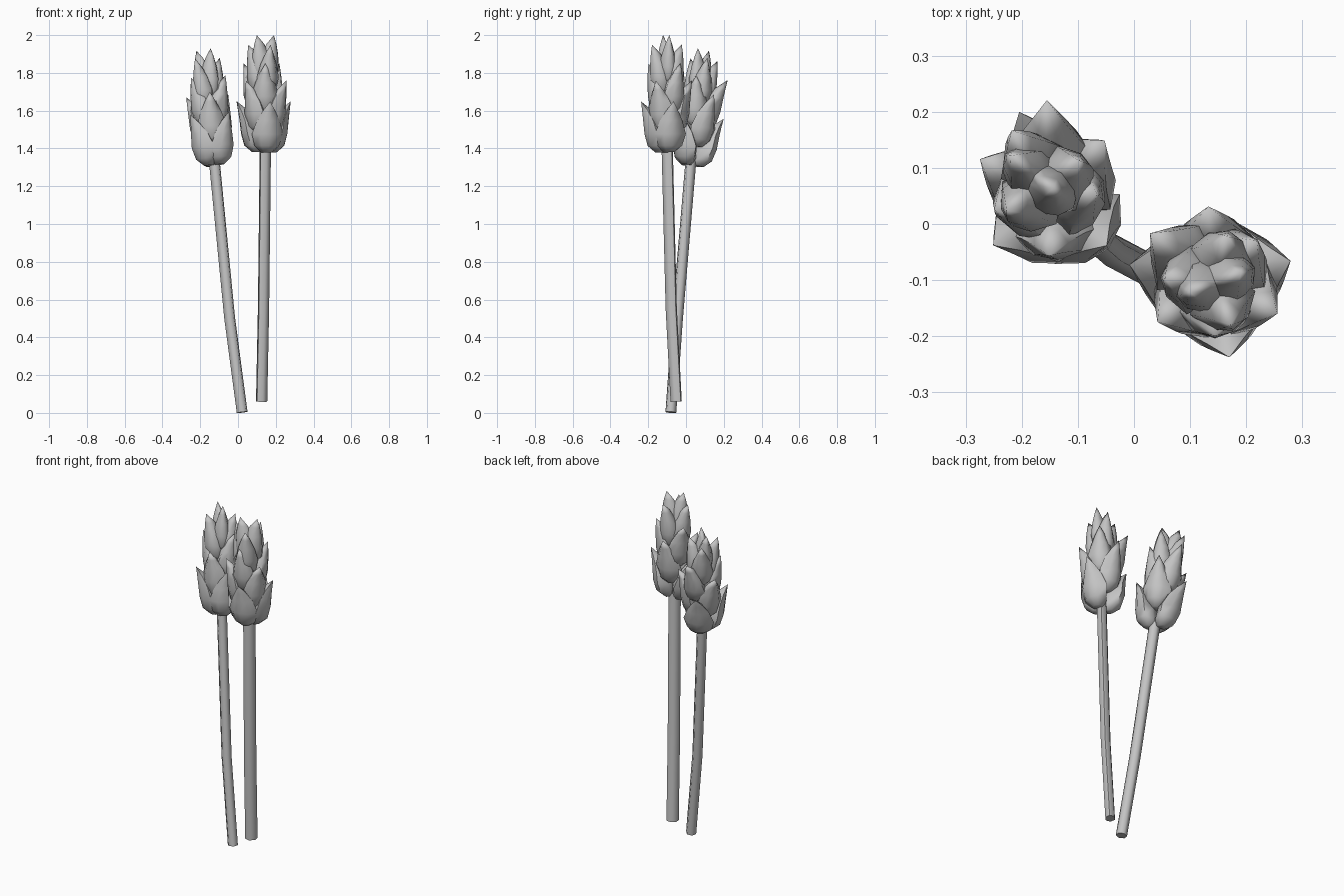
import bpy, bmesh, math
from mathutils import Vector, Matrix

cube = bpy.data.objects.get("Cube")
if cube:
    bpy.data.objects.remove(cube)

GREY = (0.55, 0.55, 0.55, 1)
grey = bpy.data.materials.new("plain grey")
grey.use_nodes = True
grey.diffuse_color = GREY
grey.node_tree.nodes["Principled BSDF"].inputs["Base Color"].default_value = GREY


def finish(name, bm, angle):
    bmesh.ops.recalc_face_normals(bm, faces=bm.faces)
    mesh = bpy.data.meshes.new(name)
    bm.to_mesh(mesh)
    bm.free()
    mesh.materials.append(grey)
    obj = bpy.data.objects.new(name, mesh)
    bpy.context.collection.objects.link(obj)
    bpy.ops.object.select_all(action='DESELECT')
    obj.select_set(True)
    bpy.context.view_layer.objects.active = obj
    bpy.ops.object.shade_smooth_by_angle(angle=math.radians(angle))


def bridge(bm, rings):
    for a, b in zip(rings, rings[1:]):
        n = len(a)
        for i in range(n):
            j = (i + 1) % n
            bm.faces.new((a[i], a[j], b[j], b[i]))


# Slightly oval stem swept along a few centre points
def stem(name, path, long_radius, short_radius, facing, sides=6):
    bm = bmesh.new()
    pts = [Vector(p) for p in path]
    spin = Matrix.Rotation(math.radians(facing), 3, 'Z')
    rings = []
    for k, p in enumerate(pts):
        d = pts[min(k + 1, len(pts) - 1)] - pts[max(k - 1, 0)]
        turn = Vector((0, 0, 1)).rotation_difference(d).to_matrix() @ spin
        ring = []
        for i in range(sides):
            a = math.tau * i / sides
            ring.append(bm.verts.new(p + turn @ Vector((long_radius * math.cos(a), short_radius * math.sin(a), 0))))
        rings.append(ring)
    bridge(bm, rings)
    bm.faces.new(rings[0])
    bm.faces.new(rings[-1])
    finish(name, bm, 65)


# Husk rings: height, half width, middle distance (fractions), half thickness
HUSK = [(0.0, 0.35, 0.28, 0.026), (0.13, 0.80, 0.40, 0.05), (0.36, 1.0, 0.50, 0.052),
        (0.62, 0.72, 0.62, 0.042), (0.82, 0.38, 0.79, 0.024)]
SECTION = [(-1, 0), (-0.55, 0.75), (0, 1), (0.55, 0.75), (1, 0), (0.55, -0.9), (0, -1.3), (-0.55, -0.9)]


# Plump pointed husk: rounded outside, inside sloping down from the tip
def add_husk(bm, base, length, reach, width, angle, place):
    spin = place @ Matrix.Rotation(math.radians(angle), 4, 'Z')
    rings = []
    for t, w, r, thick in HUSK:
        rings.append([bm.verts.new(spin @ Vector((reach * r + thick * v, width * w * u, base + length * t)))
                      for u, v in SECTION])
    bridge(bm, rings)
    bm.faces.new(rings[0])
    tip = bm.verts.new(spin @ Vector((reach, 0, base + length)))
    top = rings[-1]
    for i in range(len(top)):
        bm.faces.new((top[i], top[(i + 1) % len(top)], tip))


# Layers: base height, husk length, half width, then (direction, tip reach) of each husk
LAYERS = [(0.0, 0.27, 0.085, [(15, 0.14), (169, 0.155), (-79, 0.138)]),
          (0.10, 0.28, 0.08, [(95, 0.135), (215, 0.125), (-27, 0.125)]),
          (0.20, 0.27, 0.074, [(45, 0.105), (143, 0.145), (270, 0.095)]),
          (0.30, 0.27, 0.062, [(175, 0.09), (-70, 0.08), (75, 0.085)]),
          (0.36, 0.26, 0.05, [(20, 0.048), (200, 0.048)])]


def head(name, foot, top, turn):
    foot, top = Vector(foot), Vector(top)
    lean = Vector((0, 0, 1)).rotation_difference(top - foot).to_matrix().to_4x4()
    place = Matrix.Translation(foot) @ lean @ Matrix.Rotation(math.radians(turn), 4, 'Z')
    bm = bmesh.new()
    for base, length, width, husks in LAYERS:
        for angle, reach in husks:
            add_husk(bm, base, length, reach, width, angle, place)
    finish(name, bm, 70)


stem("tall_stem", [(0.125, -0.052, 0.06), (0.135, -0.078, 0.55), (0.145, -0.1, 1.42)], 0.034, 0.029, 45)
stem("short_stem", [(0.022, -0.08, 0.003), (-0.044, -0.045, 0.5), (-0.128, 0.028, 1.36)], 0.031, 0.029, -45)
head("tall_grain_head", (0.143, -0.1, 1.38), (0.145, -0.105, 2.0), 0)
head("short_grain_head", (-0.125, 0.028, 1.31), (-0.182, 0.092, 1.92), -58)
